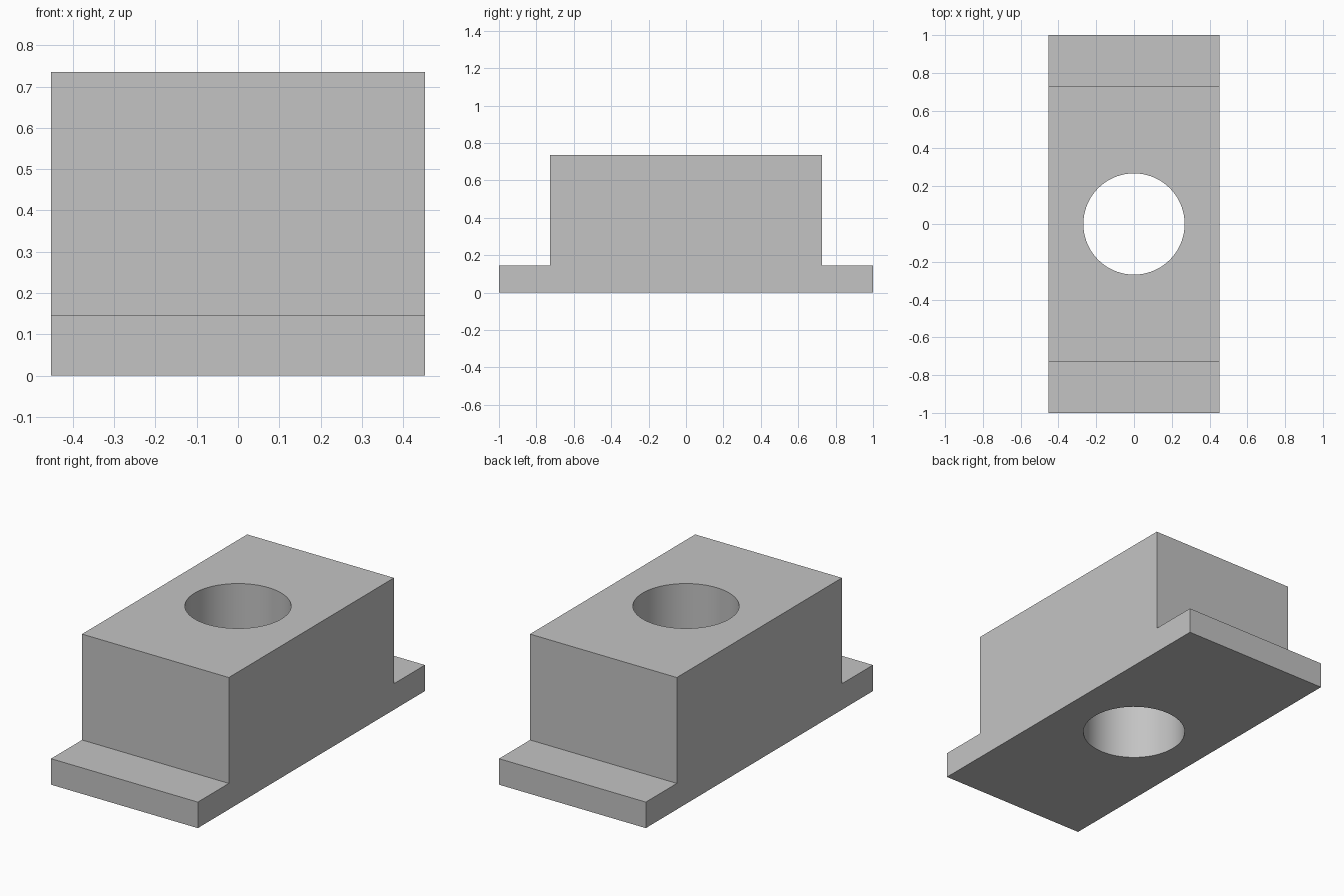
import bpy
import bmesh
import math

if "Cube" in bpy.data.objects:
    bpy.data.objects.remove(bpy.data.objects["Cube"], do_unlink=True)

WIDTH, HEIGHT, FLANGE_HEIGHT = 0.905, 0.735, 0.145
BODY_HALF, FLANGE_HALF = 0.727, 1.0
HOLE_RADIUS = 0.268

# Plain grey finish
grey = bpy.data.materials.new("plain_grey")
grey.use_nodes = True
colour = (0.55, 0.55, 0.55, 1)
grey.diffuse_color = colour
grey.node_tree.nodes["Principled BSDF"].inputs["Base Color"].default_value = colour

# Stepped side profile, mirrored front to back, extruded across the width
half = [(FLANGE_HALF, 0), (FLANGE_HALF, FLANGE_HEIGHT),
        (BODY_HALF, FLANGE_HEIGHT), (BODY_HALF, HEIGHT)]
profile = half + [(-y, z) for y, z in reversed(half)]
bm = bmesh.new()
side = bm.faces.new([bm.verts.new((-WIDTH / 2, y, z)) for y, z in profile])
extruded = bmesh.ops.extrude_face_region(bm, geom=[side])["geom"]
bmesh.ops.translate(bm, vec=(WIDTH, 0, 0),
                    verts=[v for v in extruded if isinstance(v, bmesh.types.BMVert)])
bmesh.ops.recalc_face_normals(bm, faces=bm.faces)
mesh = bpy.data.meshes.new("flanged_block")
bm.to_mesh(mesh)
bm.free()
block = bpy.data.objects.new("flanged_block", mesh)
bpy.context.collection.objects.link(block)
mesh.materials.append(grey)

# Round vertical through hole
bpy.ops.mesh.primitive_cylinder_add(vertices=96, radius=HOLE_RADIUS, depth=HEIGHT * 2,
                                    location=(0, 0, HEIGHT / 2))
cutter = bpy.context.object
cutter.name = "hole_cutter"
cutter.data.materials.append(grey)
bore = block.modifiers.new("bore", "BOOLEAN")
bore.operation = "DIFFERENCE"
bore.solver = "EXACT"
bore.object = cutter

# Apply the cut, drop the cutter and smooth only the bore wall
bpy.ops.object.select_all(action="DESELECT")
block.select_set(True)
bpy.context.view_layer.objects.active = block
bpy.ops.object.modifier_apply(modifier=bore.name)
bpy.data.objects.remove(cutter, do_unlink=True)
bpy.ops.object.shade_smooth_by_angle(angle=math.radians(30))
